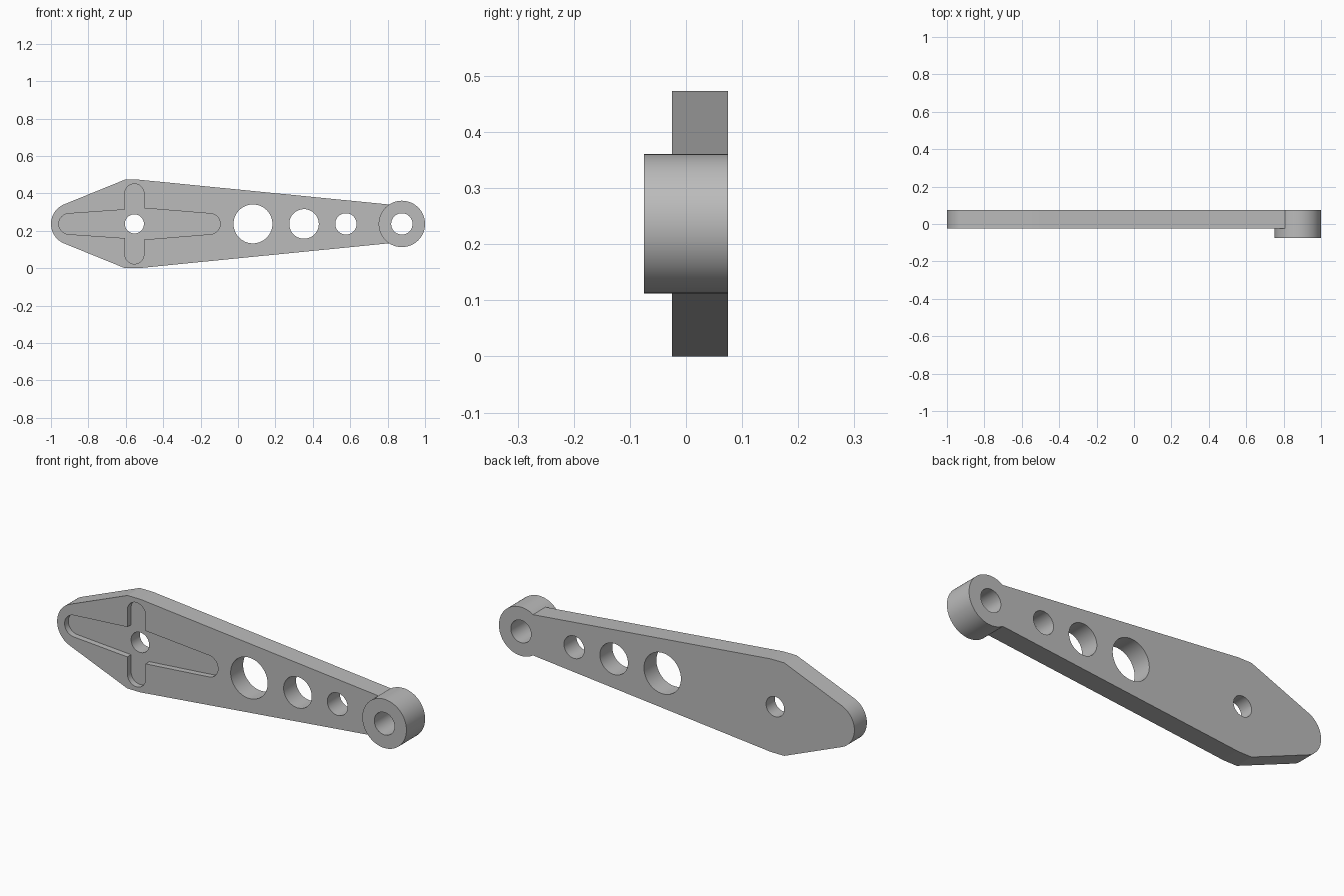
import bpy, bmesh
from math import cos, sin, pi, radians

cube = bpy.data.objects.get("Cube")
if cube:
    bpy.data.objects.remove(cube, do_unlink=True)

MID = 0.2365                 # height of the long axis
FRONT, BACK = -0.025, 0.075  # plate faces
HUB_X, HUB_FRONT = 0.876, -0.075
PIVOT_X = -0.554

grey = bpy.data.materials.new("plain grey")
grey.use_nodes = True
grey.diffuse_color = (0.5, 0.5, 0.5, 1)
grey.node_tree.nodes["Principled BSDF"].inputs["Base Color"].default_value = (0.5, 0.5, 0.5, 1)


def arc(x, z, r, start, end, steps):
    """Points on an arc, angles in degrees, z measured from the long axis."""
    angles = [radians(start + (end - start) * i / steps) for i in range(steps + 1)]
    return [(x + r * cos(a), z + r * sin(a)) for a in angles]


def circle(x, r, steps=64):
    return arc(x, 0, r, 0, 360, steps)[:-1]


def prism(name, outline, y0, y1):
    """Extrude an outline in the xz plane from y0 to y1."""
    bm = bmesh.new()
    face = bm.faces.new([bm.verts.new((x, y0, MID + z)) for x, z in outline])
    out = bmesh.ops.extrude_face_region(bm, geom=[face])
    moved = [v for v in out["geom"] if isinstance(v, bmesh.types.BMVert)]
    bmesh.ops.translate(bm, verts=moved, vec=(0, y1 - y0, 0))
    bmesh.ops.recalc_face_normals(bm, faces=bm.faces)
    mesh = bpy.data.meshes.new(name)
    bm.to_mesh(mesh)
    bm.free()
    mesh.materials.append(grey)
    obj = bpy.data.objects.new(name, mesh)
    bpy.context.collection.objects.link(obj)
    return obj


def combine(target, tool, operation):
    """Apply an exact boolean and remove the tool."""
    tool.hide_render = True
    mod = target.modifiers.new(operation, "BOOLEAN")
    mod.operation, mod.solver, mod.object = operation, "EXACT", tool
    bpy.context.view_layer.objects.active = target
    bpy.ops.object.modifier_apply(modifier=mod.name)
    bpy.data.objects.remove(tool, do_unlink=True)


# Tapered plate: upper half of the outline, mirrored for the lower half
upper = [(HUB_X, 0.097), (-0.49, 0.2325), (-0.53, MID), (-0.605, MID)]
lower = [(x, -z) for x, z in reversed(upper)]
arm = prism("lever_arm", upper + arc(-0.887, 0, 0.113, 113, 247, 24) + lower, FRONT, BACK)

# Raised hub at the narrow end
combine(arm, prism("hub", circle(HUB_X, 0.124), HUB_FRONT, BACK), "UNION")

# Cross-shaped recess: a diamond-like long slot and an upright slot
floor = FRONT + 0.03
half = [(PIVOT_X + 0.051, 0.084), (PIVOT_X - 0.051, 0.076)]
long_slot = (arc(-0.15, 0, 0.055, -85, 85, 24) + half
             + arc(-0.903, 0, 0.055, 94, 266, 24)
             + [(x, -z) for x, z in reversed(half)])
upright_slot = (arc(PIVOT_X, 0.163, 0.051, 0, 180, 24)
                + arc(PIVOT_X, -0.163, 0.051, 180, 360, 24))
for outline in (long_slot, upright_slot):
    combine(arm, prism("recess_cutter", outline, FRONT - 0.02, floor), "DIFFERENCE")

# Through holes
for x, r in ((PIVOT_X, 0.051), (0.08, 0.104), (0.353, 0.079), (0.577, 0.057), (HUB_X, 0.057)):
    combine(arm, prism("hole_cutter", circle(x, r), -0.2, 0.2), "DIFFERENCE")

# Smooth round walls, crisp edges
bpy.ops.object.select_all(action="DESELECT")
arm.select_set(True)
bpy.context.view_layer.objects.active = arm
bpy.ops.object.shade_smooth_by_angle(angle=radians(20))
